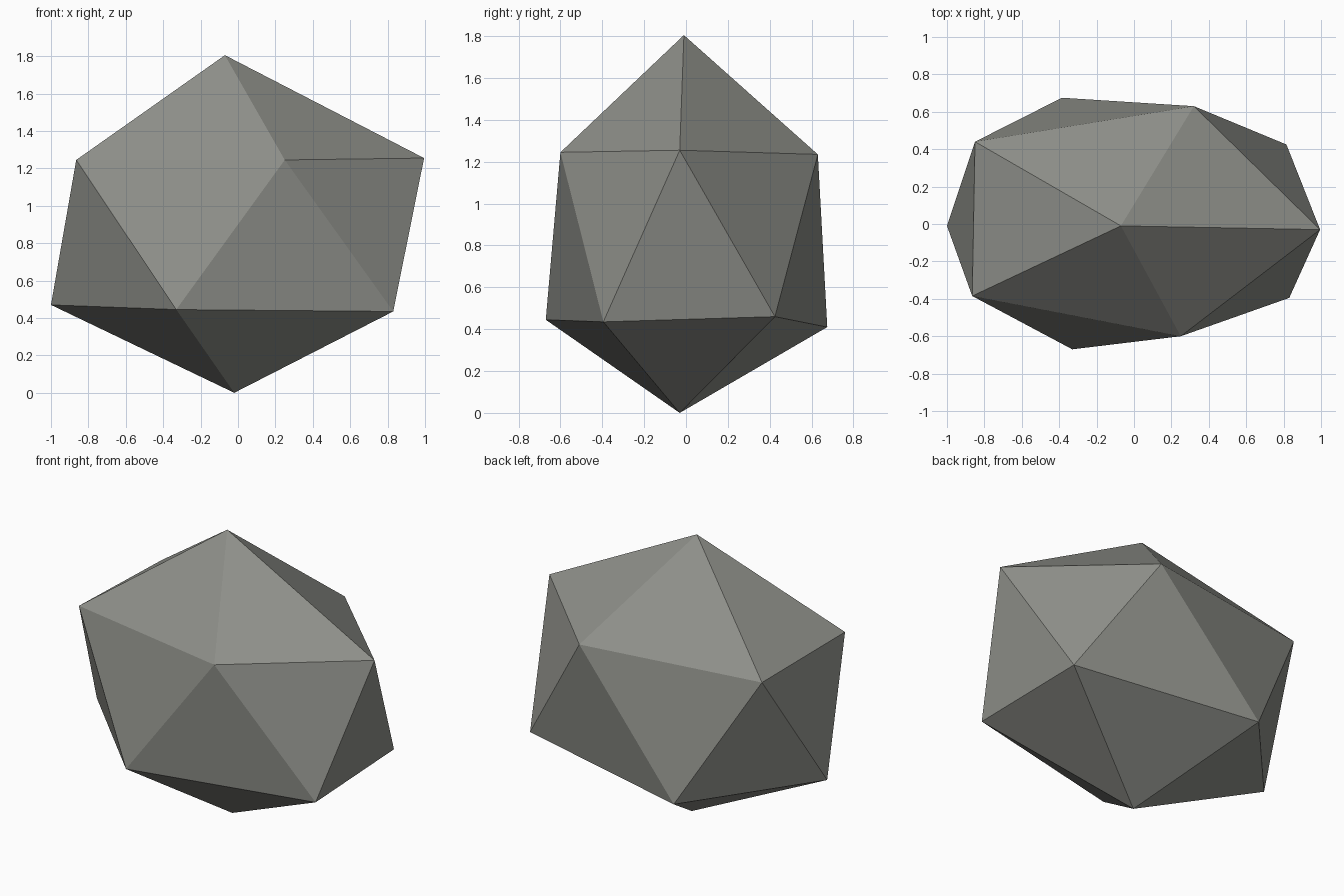
import bpy
import bmesh

if "Cube" in bpy.data.objects:
    bpy.data.objects.remove(bpy.data.objects["Cube"])

# A faceted rock: an irregular icosahedron (two poles, two staggered rings of five)
TOP = (-0.07, -0.01, 1.805)
BOTTOM = (-0.02, -0.03, 0.0)
UPPER = [(0.995, -0.03, 1.255), (0.32, 0.63, 1.235), (-0.85, 0.44, 1.23),
         (-0.865, -0.385, 1.245), (0.25, -0.60, 1.245)]
LOWER = [(0.815, 0.425, 0.46), (-0.385, 0.675, 0.41), (-1.0, -0.01, 0.47),
         (-0.33, -0.67, 0.445), (0.83, -0.395, 0.435)]

# Stone colour
stone = bpy.data.materials.new("stone grey")
stone.diffuse_color = (0.275, 0.28, 0.255, 1.0)
stone.use_nodes = True
stone.node_tree.nodes["Principled BSDF"].inputs["Base Color"].default_value = stone.diffuse_color

# Build cap, zigzag belt and underside
bm = bmesh.new()
top, bottom = bm.verts.new(TOP), bm.verts.new(BOTTOM)
up = [bm.verts.new(p) for p in UPPER]
low = [bm.verts.new(p) for p in LOWER]
for i in range(5):
    j = (i + 1) % 5
    bm.faces.new((top, up[i], up[j]))
    bm.faces.new((up[i], low[i], up[j]))
    bm.faces.new((low[i], low[j], up[j]))
    bm.faces.new((bottom, low[j], low[i]))
bmesh.ops.recalc_face_normals(bm, faces=bm.faces)

mesh = bpy.data.meshes.new("rock")
bm.to_mesh(mesh)
bm.free()
mesh.materials.append(stone)
bpy.context.collection.objects.link(bpy.data.objects.new("rock", mesh))
